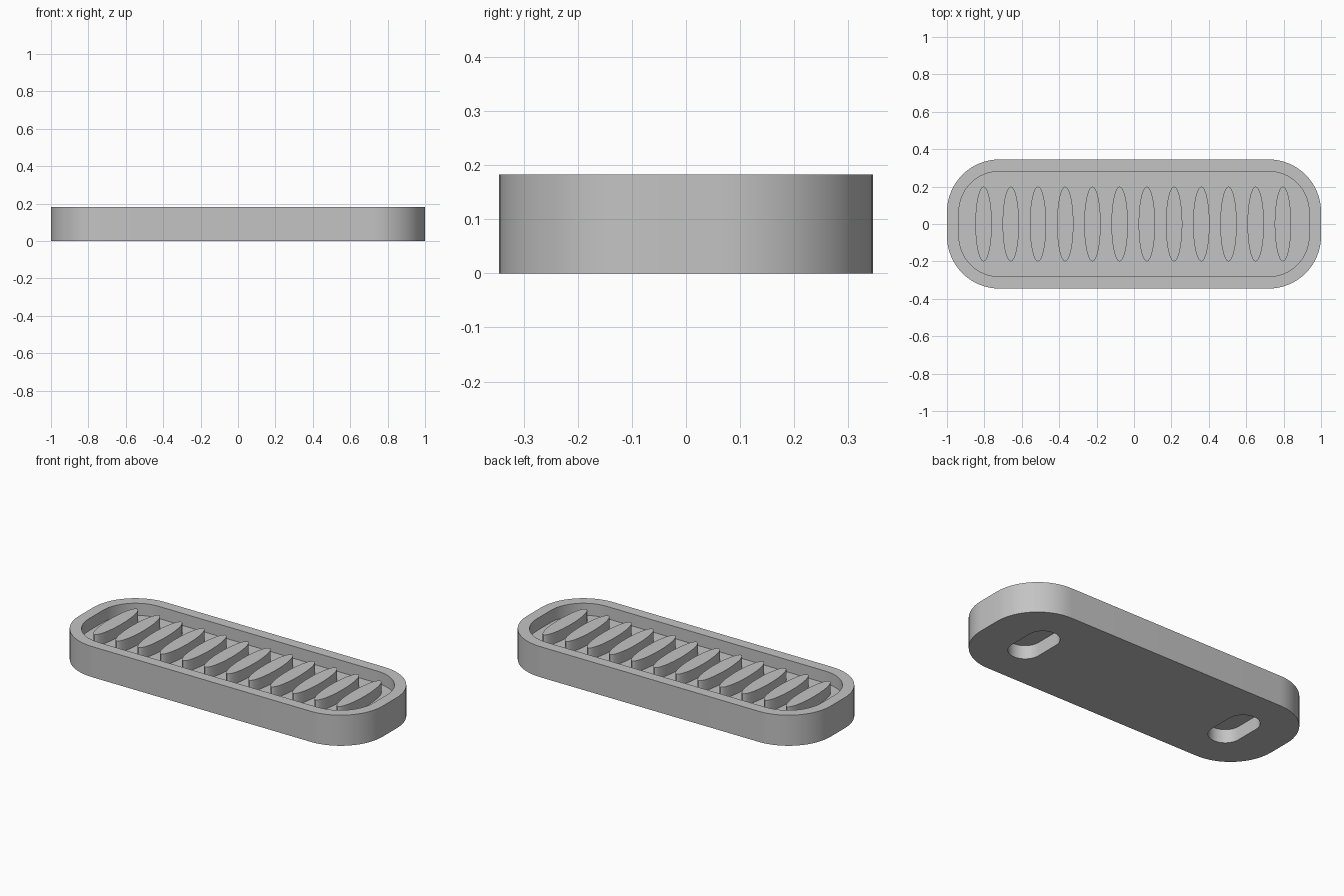
import bpy, bmesh, math

cube = bpy.data.objects.get("Cube")
if cube:
    bpy.data.objects.remove(cube, do_unlink=True)

HEIGHT = 0.182
FLOOR_Z = 0.11
FIN_TOP = 0.176

grey = bpy.data.materials.new("light grey plastic")
grey.use_nodes = True
colour = (0.55, 0.55, 0.55, 1.0)
grey.diffuse_color = colour
grey.node_tree.nodes["Principled BSDF"].inputs["Base Color"].default_value = colour


def rounded_rect(half_x, half_y, radius, steps=16):
    """Outline of a rectangle with round corners, counter-clockwise."""
    points = []
    for corner, (sx, sy) in enumerate([(1, 1), (-1, 1), (-1, -1), (1, -1)]):
        for i in range(steps + 1):
            a = math.pi / 2 * (corner + i / steps)
            points.append((sx * (half_x - radius) + radius * math.cos(a),
                           sy * (half_y - radius) + radius * math.sin(a)))
    return points


def ellipse(rx, ry, steps=48):
    angles = [math.tau * i / steps for i in range(steps)]
    return [(rx * math.cos(a), ry * math.sin(a)) for a in angles]


def prism(name, outline, z0, z1, x=0.0):
    """Extrude an outline from z0 to z1."""
    bm = bmesh.new()
    bottom = bm.faces.new([bm.verts.new((x + px, py, z0)) for px, py in outline])
    new = bmesh.ops.extrude_face_region(bm, geom=[bottom], use_keep_orig=True)
    top = [v for v in new["geom"] if isinstance(v, bmesh.types.BMVert)]
    bmesh.ops.translate(bm, vec=(0, 0, z1 - z0), verts=top)
    bmesh.ops.remove_doubles(bm, verts=bm.verts, dist=1e-5)
    bmesh.ops.recalc_face_normals(bm, faces=bm.faces)
    mesh = bpy.data.meshes.new(name)
    bm.to_mesh(mesh)
    bm.free()
    mesh.materials.append(grey)
    obj = bpy.data.objects.new(name, mesh)
    bpy.context.collection.objects.link(obj)
    return obj


def select_only(obj):
    bpy.ops.object.select_all(action='DESELECT')
    obj.select_set(True)
    bpy.context.view_layer.objects.active = obj


def cut(target, cutter):
    cutter.hide_render = True
    mod = target.modifiers.new("cut", 'BOOLEAN')
    mod.operation = 'DIFFERENCE'
    mod.solver = 'EXACT'
    mod.object = cutter
    select_only(target)
    bpy.ops.object.modifier_apply(modifier=mod.name)
    bpy.data.objects.remove(cutter, do_unlink=True)


def smooth(obj):
    select_only(obj)
    bpy.ops.object.shade_smooth_by_angle(angle=math.radians(30))


# Tray body with a shallow basin
tray = prism("tray", rounded_rect(1.0, 0.345, 0.28), 0, HEIGHT)
cut(tray, prism("basin_cutter", rounded_rect(0.936, 0.281, 0.216), FLOOR_Z, HEIGHT + 0.1))

# Blind slots in the underside
for x in (-0.69, 0.69):
    cut(tray, prism("slot_cutter", rounded_rect(0.091, 0.164, 0.0909), -0.1, 0.08, x))
smooth(tray)

# Row of elliptical fins standing on the basin floor
FINS = 12
for i in range(FINS):
    x = (i - (FINS - 1) / 2) * 0.1455 - 0.004
    smooth(prism(f"fin_{i + 1}", ellipse(0.044, 0.2), FLOOR_Z - 0.005, FIN_TOP, x))
